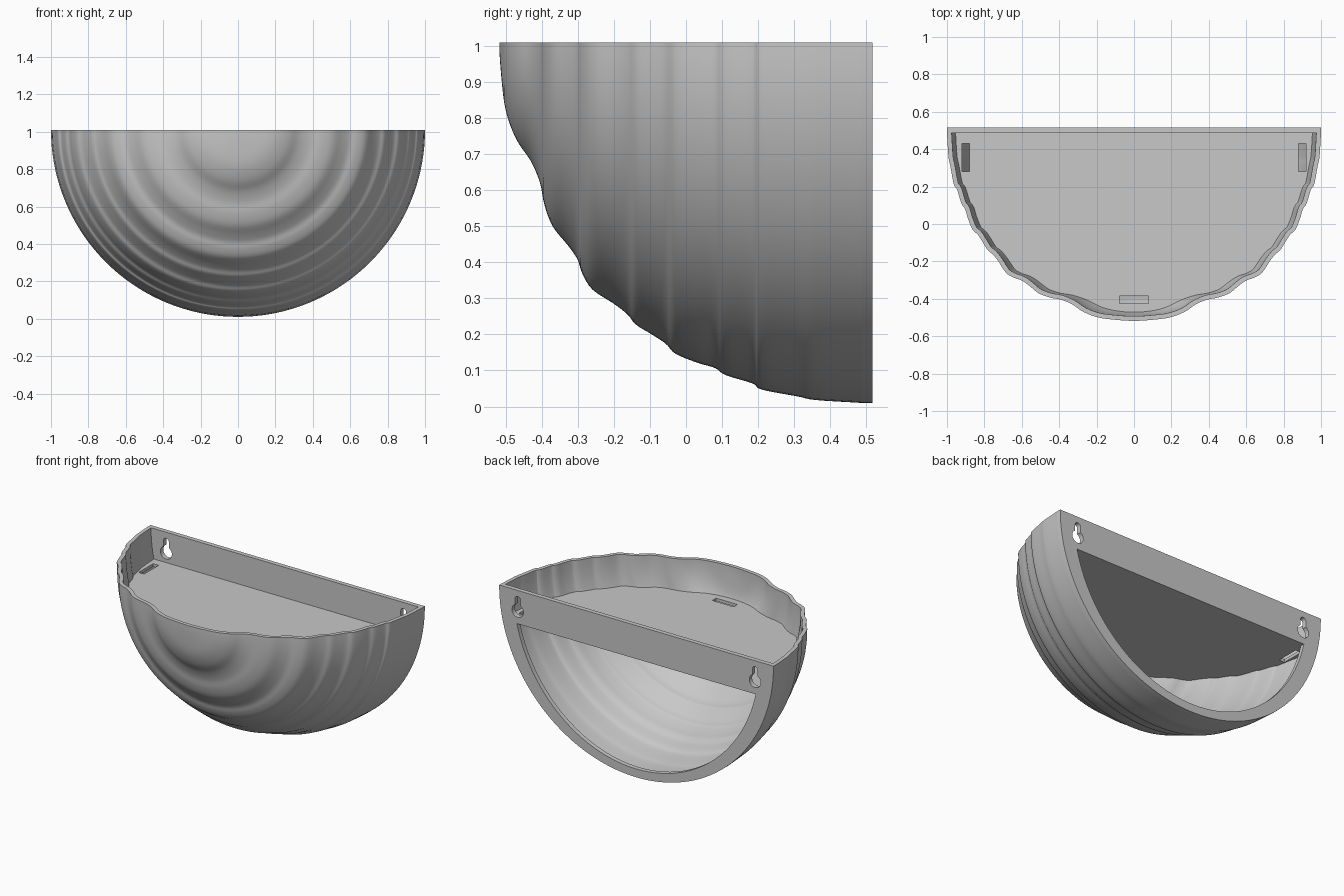
import bpy, bmesh
from math import sin, cos, pi, sqrt, asin
from mathutils import Vector

if "Cube" in bpy.data.objects:
    bpy.data.objects.remove(bpy.data.objects["Cube"])

TOP = 1.01            # height of the flat top and of the revolve axis
BACK, PLATE = 0.517, 0.03
WALL = 0.025
SHELF_TOP, SHELF_LOW = 0.81, 0.79
SEG = 72

grey = bpy.data.materials.new("matte_grey")
grey.use_nodes = True
grey.diffuse_color = (0.58, 0.58, 0.58, 1)
grey.node_tree.nodes["Principled BSDF"].inputs["Base Color"].default_value = (0.58, 0.58, 0.58, 1)


def finish(name, bm):
    bmesh.ops.remove_doubles(bm, verts=bm.verts, dist=1e-5)
    bmesh.ops.recalc_face_normals(bm, faces=bm.faces)
    mesh = bpy.data.meshes.new(name)
    bm.to_mesh(mesh)
    bm.free()
    mesh.materials.append(grey)
    obj = bpy.data.objects.new(name, mesh)
    bpy.context.collection.objects.link(obj)
    return obj


def prism(name, outline, offset):
    """Extrude a flat outline of 3D points by an offset."""
    bm = bmesh.new()
    face = bm.faces.new([bm.verts.new(p) for p in outline])
    new = bmesh.ops.extrude_face_region(bm, geom=[face])["geom"]
    verts = [v for v in new if isinstance(v, bmesh.types.BMVert)]
    bmesh.ops.translate(bm, verts=verts, vec=offset)
    return finish(name, bm)


def cut(obj, cutters):
    for c in cutters:
        c.hide_render = True
        mod = obj.modifiers.new("cut", "BOOLEAN")
        mod.operation, mod.solver, mod.object = "DIFFERENCE", "EXACT", c
    graph = bpy.context.evaluated_depsgraph_get()
    mesh = bpy.data.meshes.new_from_object(obj.evaluated_get(graph))
    obj.modifiers.clear()
    obj.data = mesh
    for c in cutters:
        bpy.data.objects.remove(c)


def smooth(obj):
    bpy.ops.object.select_all(action="DESELECT")
    obj.select_set(True)
    bpy.context.view_layer.objects.active = obj
    bpy.ops.object.shade_smooth_by_angle(angle=0.6)


# Rippled profile: (y, height of the lower edge)
KEYS = [(-.518, 1.01), (-.513, .92), (-.5, .82), (-.47, .74), (-.43, .68),
        (-.405, .62), (-.393, .56), (-.37, .5), (-.33, .45), (-.302, .41),
        (-.288, .37), (-.26, .325), (-.2, .285), (-.162, .255), (-.14, .228),
        (-.1, .203), (-.057, .175), (-.03, .147), (.03, .122), (.08, .107),
        (.11, .087), (.185, .064), (.21, .047), (.31, .028), (.36, .018),
        (BACK - PLATE, .01)]


def spline(keys, steps):
    pts = [Vector((y, TOP - z)) for y, z in keys]
    ext = [Vector((pts[1].x, -pts[1].y))] + pts + [2 * pts[-1] - pts[-2]]
    out = []
    for a, b, c, d in zip(ext, ext[1:], ext[2:], ext[3:]):
        for k in range(steps):
            t = k / steps
            out.append(0.5 * (2 * b + (c - a) * t + (2 * a - 5 * b + 4 * c - d) * t * t
                              + (3 * b - a - 3 * c + d) * t ** 3))
    return out + [pts[-1]]


def inset(curve, dist):
    out = []
    for i, p in enumerate(curve):
        t = (curve[min(i + 1, len(curve) - 1)] - curve[max(i - 1, 0)]).normalized()
        out.append(Vector((p.x + t.y * dist, max(p.y - t.x * dist, 0))))
    out[0] = Vector((curve[0].x + dist, 0))
    out[-1].x = curve[-1].x
    return out


outer = spline(KEYS, 4)
inner = inset(outer, WALL)
middle = inset(outer, WALL / 2)

# Shell: half revolve of the hollow profile about the y axis
bm = bmesh.new()


def sweep(curve):
    return [[bm.verts.new((p.y * cos(a), p.x, TOP - p.y * sin(a))) for p in curve]
            for a in (pi * s / SEG for s in range(SEG + 1))]


def strip(a, b):
    for i in range(len(a) - 1):
        bm.faces.new((a[i], a[i + 1], b[i + 1], b[i]))


out_rows, in_rows = sweep(outer), sweep(inner)
for s in range(SEG):
    strip(out_rows[s], out_rows[s + 1])
    strip(in_rows[s + 1], in_rows[s])
    bm.faces.new((out_rows[s][-1], out_rows[s + 1][-1], in_rows[s + 1][-1], in_rows[s][-1]))
for end in (0, SEG):
    strip(out_rows[end], in_rows[end])
bmesh.ops.remove_doubles(bm, verts=bm.verts, dist=1e-5)
bmesh.ops.dissolve_degenerate(bm, edges=bm.edges, dist=1e-6)
smooth(finish("rippled_shell", bm))

# Back frame: half disc with a large opening and two keyholes
arc = [pi * s / SEG for s in range(SEG + 1)]
frame = prism("back_frame",
              [(cos(a), BACK - PLATE, TOP - sin(a)) for a in arc], (0, PLATE, 0))
start = asin((TOP - SHELF_LOW) / 0.945)
opening = prism("opening_cutter",
                [(0.895 * cos(a), BACK - 0.1, TOP - 0.945 * sin(a))
                 for a in (start + (pi - 2 * start) * s / SEG for s in range(SEG + 1))],
                (0, 0.2, 0))


def keyhole(x, z, big=0.042, small=0.02, rise=0.075):
    gap = asin(small / big)
    pts = [(big * sin(a), big * cos(a))
           for a in (gap + (2 * pi - 2 * gap) * s / 24 for s in range(25))]
    pts += [(-small * cos(pi * s / 10), rise + small * sin(pi * s / 10)) for s in range(11)]
    return prism("keyhole_cutter", [(x + u, BACK - 0.1, z + v) for u, v in pts], (0, 0.2, 0))


cut(frame, [opening, keyhole(-0.865, 0.875), keyhole(0.865, 0.875)])
smooth(frame)

# Shelf: follows the inside of the shell
depth = TOP - SHELF_TOP
side = [(sqrt(p.y ** 2 - depth ** 2), p.x, SHELF_LOW) for p in middle if p.y > depth + 0.001]
shelf = prism("shelf", side + [(-x, y, z) for x, y, z in reversed(side)],
              (0, 0, SHELF_TOP - SHELF_LOW))
for v in shelf.data.vertices:
    v.co.y = min(v.co.y, BACK - PLATE)


def slot(x, y, w, d):
    return prism("slot_cutter", [(x + i * w / 2, y + j * d / 2, SHELF_LOW - 0.1)
                                 for i, j in ((-1, -1), (1, -1), (1, 1), (-1, 1))], (0, 0, 0.2))


cut(shelf, [slot(-0.9, 0.355, 0.04, 0.15), slot(0.9, 0.355, 0.04, 0.15),
            slot(0, -0.405, 0.155, 0.04)])
smooth(shelf)
